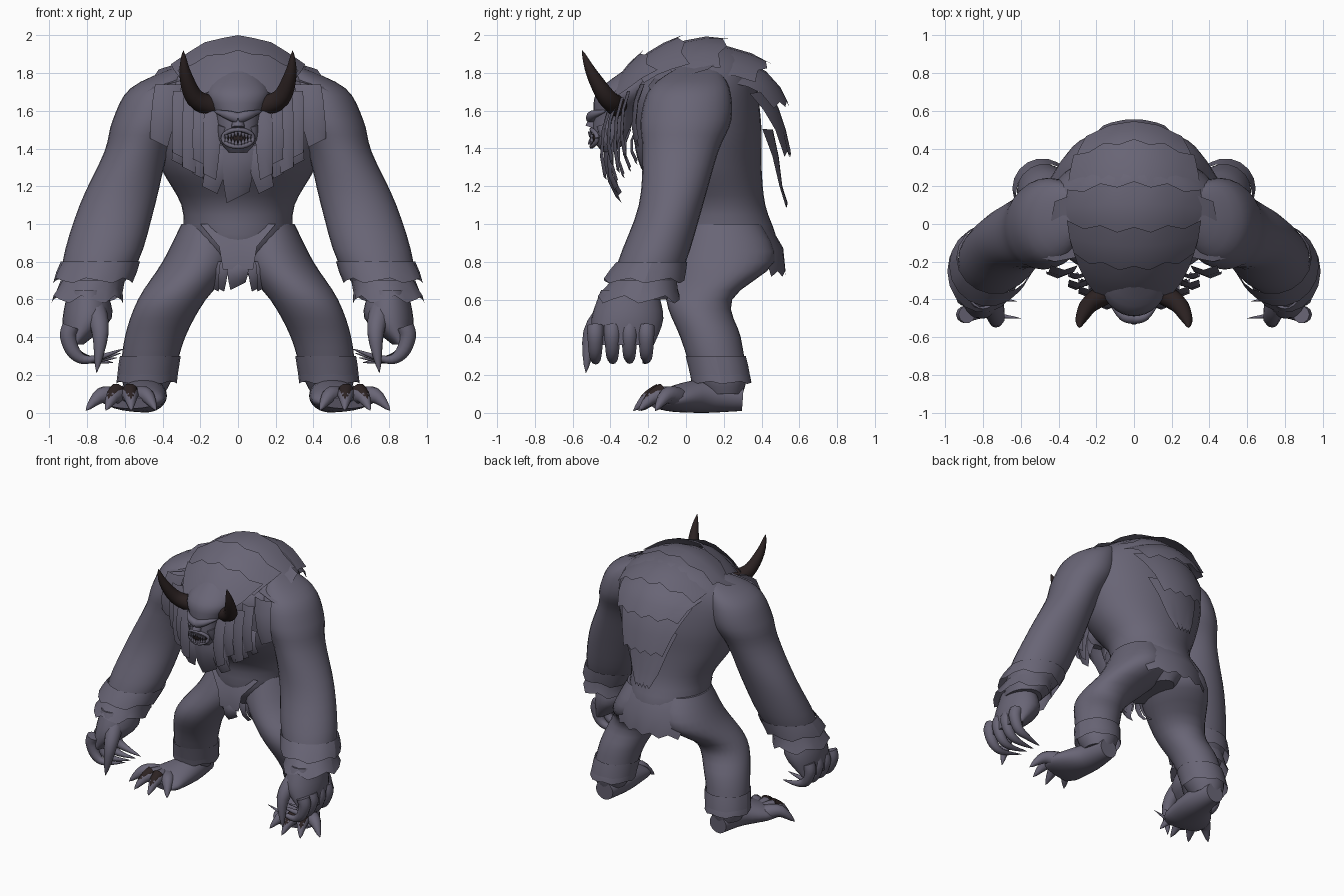
import bpy
import bmesh
import math
from mathutils import Vector

default_cube = bpy.data.objects.get("Cube")
if default_cube:
    bpy.data.objects.remove(default_cube, do_unlink=True)

ACROSS, DEPTH, UP = Vector((1, 0, 0)), Vector((0, 1, 0)), Vector((0, 0, 1))


def material(name, colour):
    mat = bpy.data.materials.new(name)
    mat.use_nodes = True
    mat.diffuse_color = (*colour, 1)
    shader = mat.node_tree.nodes["Principled BSDF"]
    shader.inputs["Base Color"].default_value = (*colour, 1)
    shader.inputs["Roughness"].default_value = .8
    return mat


HIDE = material("slate_hide", (.14, .13, .18))
HORN = material("dark_horn", (.025, .016, .016))


def build(name, rows, mat=HIDE, mirror=True, closed=False):
    """Skin rows of points with quads; closed rows become a capped tube."""
    mesh = bpy.data.meshes.new(name)
    bm = bmesh.new()
    grid = [[bm.verts.new(point) for point in row] for row in rows]
    for upper, lower in zip(grid, grid[1:]):
        first = 0 if closed else 1
        for k in range(first, len(upper)):
            face = bm.faces.new((upper[k - 1], upper[k], lower[k], lower[k - 1]))
            face.smooth = True
    if closed:
        bm.faces.new(grid[0])
        bm.faces.new(grid[-1])
        bmesh.ops.recalc_face_normals(bm, faces=bm.faces)
    bm.to_mesh(mesh)
    bm.free()
    mesh.materials.append(mat)
    part = bpy.data.objects.new(name, mesh)
    bpy.context.collection.objects.link(part)
    if mirror:
        part.modifiers.new("Mirror", "MIRROR")


def spline(keys, steps=4):
    """Catmull-Rom curve through tuples of any length."""
    curve, last = [], len(keys) - 1
    for i in range(last):
        spans = list(zip(keys[max(i - 1, 0)], keys[i], keys[i + 1], keys[min(i + 2, last)]))
        for step in range(steps):
            t = step / steps
            curve.append([b + t * (c - a) / 2 + t * t * (a - 2.5 * b + 2 * c - d / 2)
                          + t ** 3 * (1.5 * (b - c) + (d - a) / 2) for a, b, c, d in spans])
    return curve + [list(keys[-1])]


def tube(name, rings, axis=None, sides=28, mirror=True, mat=HIDE):
    """Loft ellipses (x, y, z, width, depth), level or square to the path."""
    rows = []
    for i, (x, y, z, width, depth) in enumerate(rings):
        u, v = ACROSS, DEPTH
        if axis:
            before, after = rings[max(i - 1, 0)], rings[min(i + 1, len(rings) - 1)]
            along = Vector(after[:3]) - Vector(before[:3])
            u = along.cross(axis).normalized()
            v = u.cross(along).normalized()
        turns = [math.tau * k / sides for k in range(sides)]
        rows.append([Vector((x, y, z)) + u * width * math.cos(w) + v * depth * math.sin(w) for w in turns])
    build(name, rows, mat, mirror, True)


def taper(name, points, radius, axis, mirror=True, mat=HIDE):
    """Round limb along a curve that narrows to a point."""
    path = spline(points)
    sizes = [radius * (1.01 - (i / (len(path) - 1)) ** 2) for i in range(len(path))]
    tube(name, [(*p, r, r) for p, r in zip(path, sizes)], axis, 10, mirror, mat)


def cuff(name, limb, top, bottom, flare):
    """Ragged flared fur around a limb between two heights."""
    rows, sides = [], 18
    for t in (0, .5, 1):
        height = top + t * (bottom - top)
        x, y, _, width, depth = min(limb, key=lambda ring: abs(ring[2] - height))
        out = .01 + flare * t
        row = []
        for k in range(sides + 1):
            w = math.tau * k / sides
            ragged = t * flare * (k % 3 - 1) / 3
            row.append((x + (width + out) * math.cos(w), y + (depth + out) * math.sin(w), height + ragged))
        rows.append(row)
    build(name, rows)


def plate(name, path, widths, lift, droop=1.25):
    """Hide plate curved over the back along (y, z) points, lifted at its tip."""
    rows, last = [], len(path) - 1
    for i, (y, z) in enumerate(path):
        ahead, behind = path[min(i + 1, last)], path[max(i - 1, 0)]
        along = Vector((0, ahead[0] - behind[0], ahead[1] - behind[1])).normalized()
        out = along.cross(-ACROSS)
        row = []
        for k in range(-4, 5):
            x = widths[i] * k / 4
            notch = .03 * (k % 2) * (i == last)
            row.append(Vector((x, y, z)) - along * notch + out * (lift * i / last - droop * x * x))
        rows.append(row)
    build(name, rows, mirror=False)


def lock(name, top, tip, half, mirror=True):
    """Hanging lock of matted hair, folded along its middle."""
    rows = []
    for t in (0, .3, .7, 1):
        centre = Vector(top).lerp(Vector(tip), t) - DEPTH * .03 * math.sin(math.pi * t)
        side = ACROSS * half * (1 - t * t / 3) + UP * t * half / 3
        rows.append([centre - side, centre - DEPTH * half / 3, centre + side])
    build(name, rows, mirror=mirror)


# Trunk and limbs
tube("torso", spline([(0, .2, .75, .1, .2), (0, .2, .9, .27, .28), (0, .16, 1.1, .3, .26), (0, .08, 1.3, .41, .32),
                      (0, .06, 1.5, .47, .34), (0, .05, 1.7, .47, .33), (0, .1, 1.84, .33, .26),
                      (0, .1, 1.92, .17, .18), (0, .1, 1.95, .04, .05)]), sides=36, mirror=False)
arm = spline([(.3, .06, 1.83, .04, .1), (.41, .02, 1.72, .16, .21), (.47, 0, 1.55, .195, .24), (.54, -.03, 1.38, .17, .2),
              (.64, -.08, 1.1, .2, .17), (.73, -.18, .8, .2, .18), (.8, -.25, .6, .12, .15)])
leg = spline([(.15, .2, 1, .15, .2), (.2, .2, .8, .2, .27), (.35, .07, .6, .18, .175),
              (.44, .13, .4, .16, .16), (.48, .18, .2, .14, .14), (.49, .2, .1, .1, .1)])
tube("arms", arm)
tube("legs", leg)
cuff("upper_wrist_fur", arm, .8, .7, .04)
cuff("lower_wrist_fur", arm, .7, .6, .06)
cuff("upper_ankle_fur", leg, .3, .2, .01)
cuff("lower_ankle_fur", leg, .24, .16, .02)

# Hands with curled, clawed fingers
tube("palms", spline([(.8, -.3, .65, .1, .15), (.8, -.31, .5, .13, .19), (.87, -.33, .36, .05, .16)]))
for finger in range(4):
    y = -.48 + .09 * finger
    curl = [(.79 + .11 * math.cos(turn), y, .4 - .12 * math.sin(turn)) for turn in (-.5, 0, .8, 1.6)]
    taper(f"finger_{finger}", curl + [(.6 + finger / 50, y - .02, .34 - finger / 40)], .046, DEPTH)
taper("thumbs", [(.76, -.4, .55), (.73, -.5, .42), (.75, -.53, .21)], .06, ACROSS)

# Feet with a fan of clawed toes
tube("feet", spline([(.48, .3, .08, .07, .07), (.49, .1, .09, .115, .09), (.55, -.08, .07, .165, .065),
                     (.57, -.16, .05, .13, .03)]), UP)
for toe in range(4):
    angle = toe / 2 - .55
    heading = Vector((math.sin(angle), -math.cos(angle), 0))
    ankle = Vector((.58, 0, 0))
    taper(f"toe_{toe}", [ankle + heading * reach + UP * z for reach, z in ((.08, .08), (.18, .09), (.28, .01))], .055, UP)
    if toe in (1, 2):
        nail = [ankle + heading * reach + UP * z for reach, z in ((.14, .115), (.25, .07))]
        taper(f"toe_nail_{toe}", nail, .042, UP, mat=HORN)

# Head and face
tube("head", spline([(0, -.41, 1.38, .05, .03), (0, -.4, 1.45, .1, .09), (0, -.38, 1.58, .12, .11),
                     (0, -.32, 1.7, .17, .15), (0, -.22, 1.82, .1, .1)]), mirror=False)
taper("brows", [(0, -.5, 1.56), (.06, -.49, 1.58), (.13, -.42, 1.6)], .03, UP)
taper("nose", [(0, -.5, 1.51), (0, -.47, 1.6)], .035, DEPTH, False)
taper("cheeks", [(.07, -.44, 1.52), (.09, -.42, 1.42)], .035, DEPTH)
tube("mouth", spline([(0, -.47, 1.42, .03, .02), (0, -.47, 1.46, .07, .03), (0, -.47, 1.49, .04, .02)]),
     mirror=False, mat=HORN)
lip_ring = []
for k in range(25):
    x, z = math.cos(math.tau * k / 24), math.sin(math.tau * k / 24)
    lip_ring.append((.08 * x, -.5 + .03 * x * x, 1.455 + .045 * z, .012, .012))
tube("lips", lip_ring, DEPTH, 8, False)
for jaw, gum, way in (("upper", 1.49, -1), ("lower", 1.42, 1)):
    for k in range(4):
        x = .01 + .017 * k
        y = 3 * x * x - .51
        root = gum + way * k / 200
        taper(f"{jaw}_tooth_{k}", [(x, y, root), (x, y, root + way * .03)], .01, DEPTH)
taper("horns", [(.13, -.36, 1.62), (.23, -.42, 1.67), (.28, -.5, 1.8), (.29, -.55, 1.92)], .055, DEPTH, mat=HORN)

# Overlapping plates from crown to lower back
ridge = spline([(-.4, 1.72), (-.2, 1.89), (.1, 1.95), (.4, 1.79), (.46, 1.5), (.42, 1.1)], 3)
spread = [.36 * math.sin(math.pi * (.2 + .8 * i / len(ridge))) for i in range(len(ridge))]
for start in range(0, len(ridge) - 3, 2):
    end = start + 4
    plate(f"spine_plate_{start // 2}", ridge[start:end], spread[start:end], .04 + start / 160)

# Pointed flaps over the shoulders
for k in range(2):
    y, rise = .12 * k - .1, .07 * k
    outer = .52 - .1 * k
    build(f"shoulder_flap_{k}", [[(.22, y - .06, 1.78 + rise), (.26, y + .16, 1.8 + rise)],
                                 [(outer - .1, y - .1, 1.73 + rise), (outer, y + .1, 1.75 + rise)],
                                 [(outer - .03, y - .08, 1.7 + rise), (outer + .02, y, 1.72 + rise)]])
lock("chest_flap", (.37, -.22, 1.74), (.42, -.25, 1.43), .07)

# Mane and beard
for k in range(4):
    x, y = .13 + .055 * k, .035 * k
    lock(f"mane_lock_{k}", (x, y - .4, 1.6 + y), (x + .02, y - .42, 1.25 + .06 * (k % 2) + y / 2), .05)
    lock(f"under_mane_{k}", (x, y - .36, 1.5), (x + .03, y - .36, 1.22 + y), .04)
lock("beard", (0, -.4, 1.42), (0, -.34, 1.14), .09, False)
lock("beard_sides", (.08, -.38, 1.42), (.15, -.36, 1.18), .06)

# Loincloth and ragged fur
build("front_loincloth", [[(w * side, 2 * w * w - .12, z) for side in (-1, 0, 1)]
                          for w, z in ((.2, 1), (.1, .88), (.08, .76))], mirror=False)
plate("rear_loincloth", [(.44, 1), (.5, .87), (.5, .72)], [.26, .29, .25], .03)
lock("loin_fur_middle", (0, -.08, .8), (0, -.06, .67), .06, False)
for k in range(3):
    spot = .07 + .03 * k
    lock(f"loin_fur_{k}", (spot, spot / 2 - .08, .8), (spot + .02, spot - .06, .65), .025)
